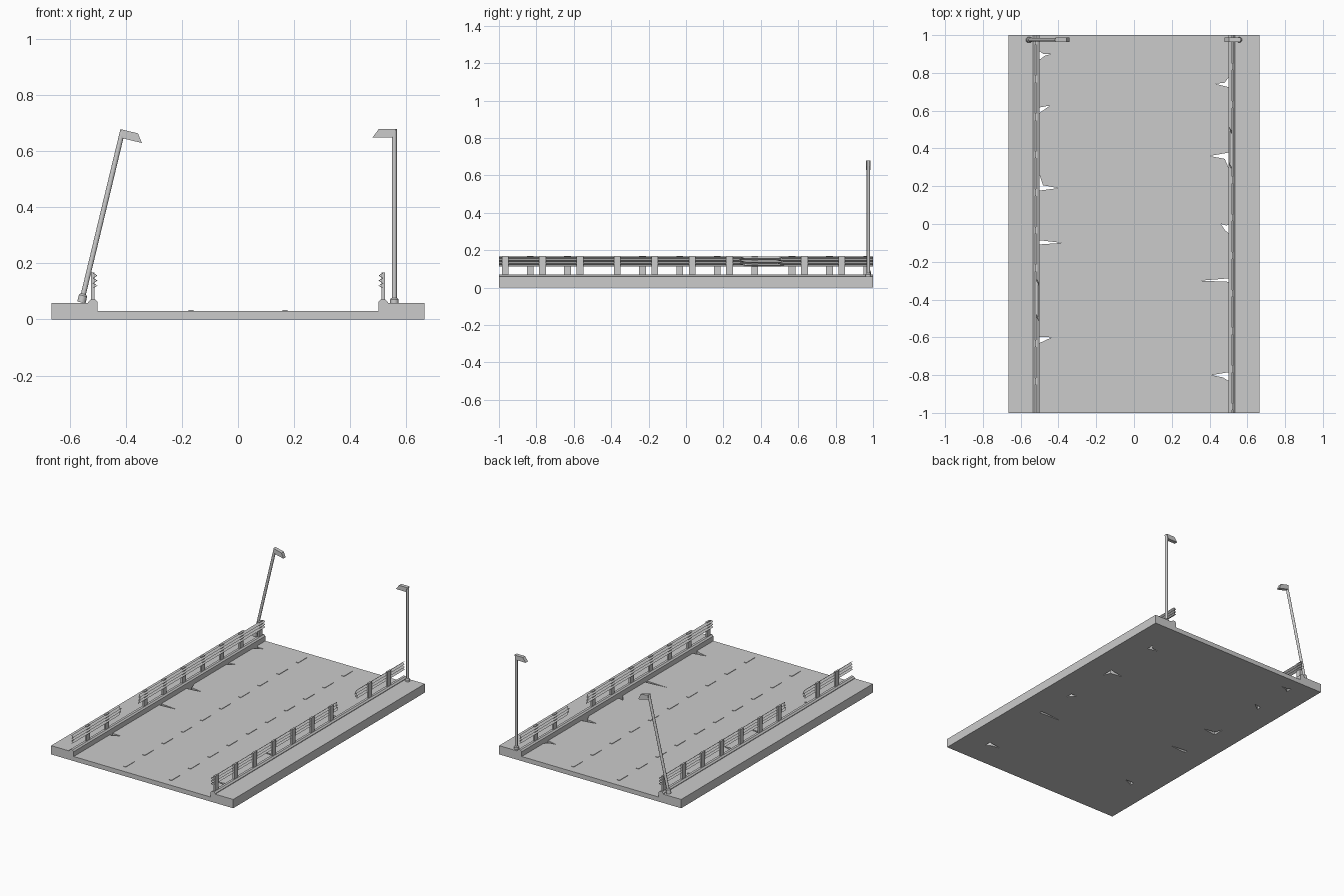
import bpy, bmesh, math
from mathutils import Matrix, Vector

if "Cube" in bpy.data.objects:
    bpy.data.objects.remove(bpy.data.objects["Cube"])


def finish(name, bm):
    bmesh.ops.recalc_face_normals(bm, faces=bm.faces)
    me = bpy.data.meshes.new(name)
    bm.to_mesh(me)
    bm.free()
    ob = bpy.data.objects.new(name, me)
    bpy.context.collection.objects.link(ob)
    return ob


def add_prism(bm, pts, offset):
    """Extrude a closed loop of 3D points by an offset."""
    face = bm.faces.new([bm.verts.new(p) for p in pts])
    ext = bmesh.ops.extrude_face_region(bm, geom=[face], use_keep_orig=True)
    verts = [v for v in ext["geom"] if isinstance(v, bmesh.types.BMVert)]
    bmesh.ops.translate(bm, verts=verts, vec=offset)


def add_box(bm, x0, x1, y0, y1, z0, z1):
    add_prism(bm, [(x0, y0, z0), (x1, y0, z0), (x1, y1, z0), (x0, y1, z0)], (0, 0, z1 - z0))


def add_cone(bm, r0, r1, z0, z1, sides=12):
    m = Matrix.Translation((0, 0, (z0 + z1) / 2))
    bmesh.ops.create_cone(bm, cap_ends=True, segments=sides, radius1=r0, radius2=r1,
                          depth=z1 - z0, matrix=m)


# Road slab whose outline is notched by cracks that break right through
right_cracks = [
    [(.5, -.83), (.47, -.812), (.41, -.8), (.5, -.785)],
    [(.5, -.306), (.35, -.3), (.5, -.288)],
    [(.5, -.05), (.48, -.03), (.46, 0), (.49, -.008), (.5, -.004)],
    [(.5, .3), (.48, .345), (.4, .36), (.5, .378)],
    [(.5, .725), (.43, .742), (.48, .748), (.5, .775)],
]
left_cracks = [
    [(-.5, .915), (-.48, .9), (-.435, .9), (-.47, .892), (-.5, .87)],
    [(-.5, .617), (-.445, .627), (-.5, .588)],
    [(-.5, .26), (-.482, .205), (-.4, .19), (-.5, .177)],
    [(-.5, -.086), (-.38, -.1), (-.5, -.108)],
    [(-.5, -.598), (-.435, -.6), (-.5, -.63)],
]
outline = [(-.5, -1), (.5, -1)] + sum(right_cracks, []) + [(.5, 1), (-.5, 1)] + sum(left_cracks, [])
bm = bmesh.new()
add_prism(bm, [(x, y, 0) for x, y in outline], (0, 0, .03))
finish("road_slab", bm)

# Lane dashes
bm = bmesh.new()
for x in (-.167, .167):
    for i in range(10):
        y = -.9 + .2 * i
        add_box(bm, x - .009, x + .009, y - .045, y + .045, .029, .033)
finish("lane_dashes", bm)

# Railing cross-section: thin sheet folded into three ridges
ridge = [(.514, .112), (.501, .120), (.514, .129), (.501, .138), (.514, .147), (.501, .156), (.514, .165)]
tear = [.0, .025, -.015, .02, -.02, .015, -.005]


def add_rail(bm, y0, y1, torn0, torn1):
    rings = []
    for y, k in ((y0, torn0), (y1, torn1)):
        front = [bm.verts.new((x, y + k * t, z)) for (x, z), t in zip(ridge, tear)]
        back = [bm.verts.new((x + .004, y + k * t, z)) for (x, z), t in zip(ridge, tear)]
        rings.append((front, back))
    (f0, b0), (f1, b1) = rings
    for i in range(len(ridge) - 1):
        j = i + 1
        for q in ((f0[i], f0[j], f1[j], f1[i]), (b0[i], b0[j], b1[j], b1[i]),
                  (f0[i], f0[j], b0[j], b0[i]), (f1[i], f1[j], b1[j], b1[i])):
            bm.faces.new(q)
    for i in (0, -1):
        bm.faces.new((f0[i], f1[i], b1[i], b0[i]))


# Both sides match under a half turn
for side, turn in (("right", 0), ("left", math.pi)):
    parts = []
    # Sidewalk
    bm = bmesh.new()
    add_box(bm, .5, .665, -1, 1, 0, .058)
    parts.append(finish(side + "_sidewalk", bm))
    # Chamfered kerb
    bm = bmesh.new()
    kerb = [(.5, .057), (.534, .057), (.534, .062), (.525, .071), (.509, .071), (.5, .062)]
    add_prism(bm, [(x, -1, z) for x, z in kerb], (0, 2, 0))
    parts.append(finish(side + "_kerb", bm))
    # Posts, with one missing at the break
    bm = bmesh.new()
    for i in range(10):
        if i != 7:
            y = -.967 + .2 * i
            add_box(bm, .511, .523, y - .018, y + .018, .065, .168)
    parts.append(finish(side + "_rail_posts", bm))
    # Broken railing
    bm = bmesh.new()
    add_rail(bm, -1, .3, 0, 1)
    add_rail(bm, .5, 1, 1, 0)
    parts.append(finish(side + "_guard_rail", bm))
    for ob in parts:
        ob.data.transform(Matrix.Rotation(turn, 4, 'Z'))


# Street lamps: local head points to -x, foot at the origin
def lamp(name, loc, tilt, flip, foot):
    bm = bmesh.new()
    add_cone(bm, .015, .015, -foot, .012)
    add_cone(bm, .015, .010, .012, .018)
    add_cone(bm, .009, .009, .01, .62)
    head = [(.006, .62), (-.055, .62), (-.077, .59), (-.006, .59)]
    add_prism(bm, [(x, -.012, z) for x, z in head], (0, .024, 0))
    m = Matrix.Translation(loc) @ Matrix.Rotation(math.radians(tilt), 4, 'Y')
    if flip:
        m = m @ Matrix.Rotation(math.pi, 4, 'Z')
    ob = finish(name, bm)
    ob.data.transform(m)
    bpy.ops.object.select_all(action='DESELECT')
    ob.select_set(True)
    bpy.context.view_layer.objects.active = ob
    bpy.ops.object.shade_smooth_by_angle(angle=math.radians(35))


lamp("upright_lamp", (.557, .975, .059), 0, False, .005)
lamp("leaning_lamp", (-.555, .975, .073), 13.5, True, .013)
